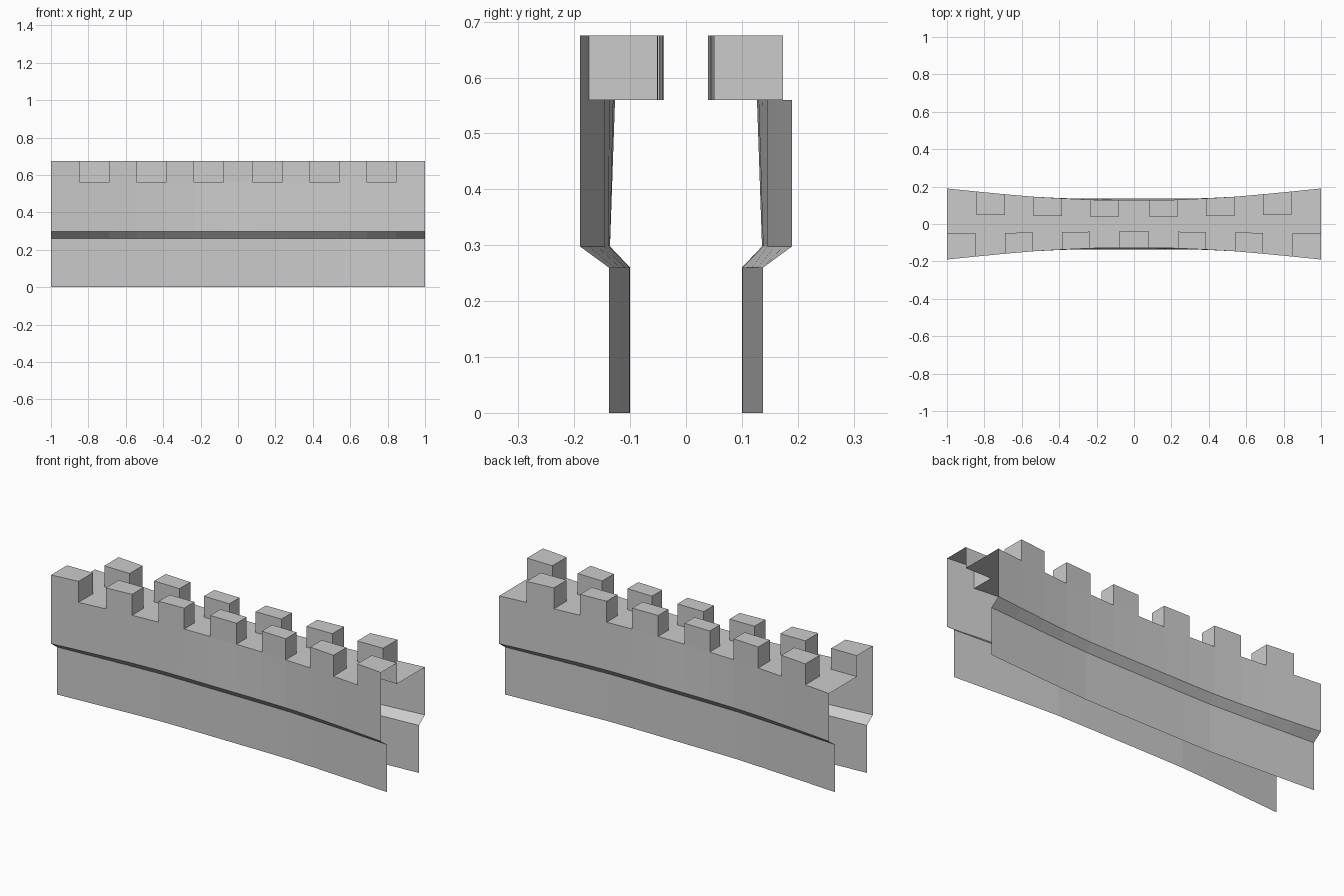
import bpy
import bmesh

if "Cube" in bpy.data.objects:
    bpy.data.objects.remove(bpy.data.objects["Cube"])

LEDGE_LOW, LEDGE_HIGH, DECK, TOP = 0.26, 0.298, 0.56, 0.675

# Half-plan stations: x, lower wall y, upper wall y at ledge, upper wall y at deck
HALF = [
    (0.08, 0.100, 0.136, 0.127),
    (0.235, 0.100, 0.136, 0.130),
    (0.385, 0.101, 0.138, 0.137),
    (0.54, 0.109, 0.146, 0.146),
    (0.69, 0.118, 0.159, 0.159),
    (0.845, 0.128, 0.174, 0.174),
    (1.0, 0.138, 0.190, 0.190),
]
stations = [(-x, a, b, c) for x, a, b, c in reversed(HALF)] + HALF


def inner(x):
    return 0.038 + 0.014 * abs(x)


def wall_path(st, s):
    x, low, mid, top = st
    pts = [(low, 0), (low, LEDGE_LOW), (mid, LEDGE_HIGH), (top, DECK)]
    pts = [(x, s * y, z) for y, z in pts]
    return pts if s < 0 else pts[::-1]


def merlon_path(st, s):
    x, top = st[0], st[3]
    pts = [(top, DECK), (top, TOP), (inner(x), TOP), (inner(x), DECK)]
    pts = [(x, s * y, z) for y, z in pts]
    return pts if s < 0 else pts[::-1]


def strip(pa, pb):
    return [(pa[i], pb[i], pb[i + 1], pa[i + 1]) for i in range(len(pa) - 1)]


def make_object(name, faces):
    bm = bmesh.new()
    for f in faces:
        bm.faces.new([bm.verts.new(p) for p in f])
    bmesh.ops.remove_doubles(bm, verts=bm.verts, dist=1e-5)
    mesh = bpy.data.meshes.new(name)
    bm.to_mesh(mesh)
    bm.free()
    bpy.context.collection.objects.link(bpy.data.objects.new(name, mesh))


front, back, walkway = [], [], []
front_merlons, back_merlons = [], []
for i, (a, b) in enumerate(zip(stations, stations[1:])):
    # Stepped outer walls
    front += strip(wall_path(a, -1), wall_path(b, -1))
    back += strip(wall_path(a, 1), wall_path(b, 1))

    # Hollow merlons alternate between the two sides
    side = -1 if i % 2 == 0 else 1
    ma, mb = merlon_path(a, side), merlon_path(b, side)
    block = strip(ma, mb)
    if i > 0:
        block.append(ma)
    if i < len(stations) - 2:
        block.append(mb[::-1])
    (front_merlons if side < 0 else back_merlons).extend(block)

    # Walkway beside the merlon
    def deck(st):
        ys = [-st[3], st[3]]
        ys[0 if side < 0 else 1] = side * inner(st[0])
        return [(st[0], y, DECK) for y in ys]
    walkway += strip(deck(a), deck(b))

make_object("front_wall", front)
make_object("back_wall", back)
make_object("walkway", walkway)
make_object("front_battlements", front_merlons)
make_object("back_battlements", back_merlons)
